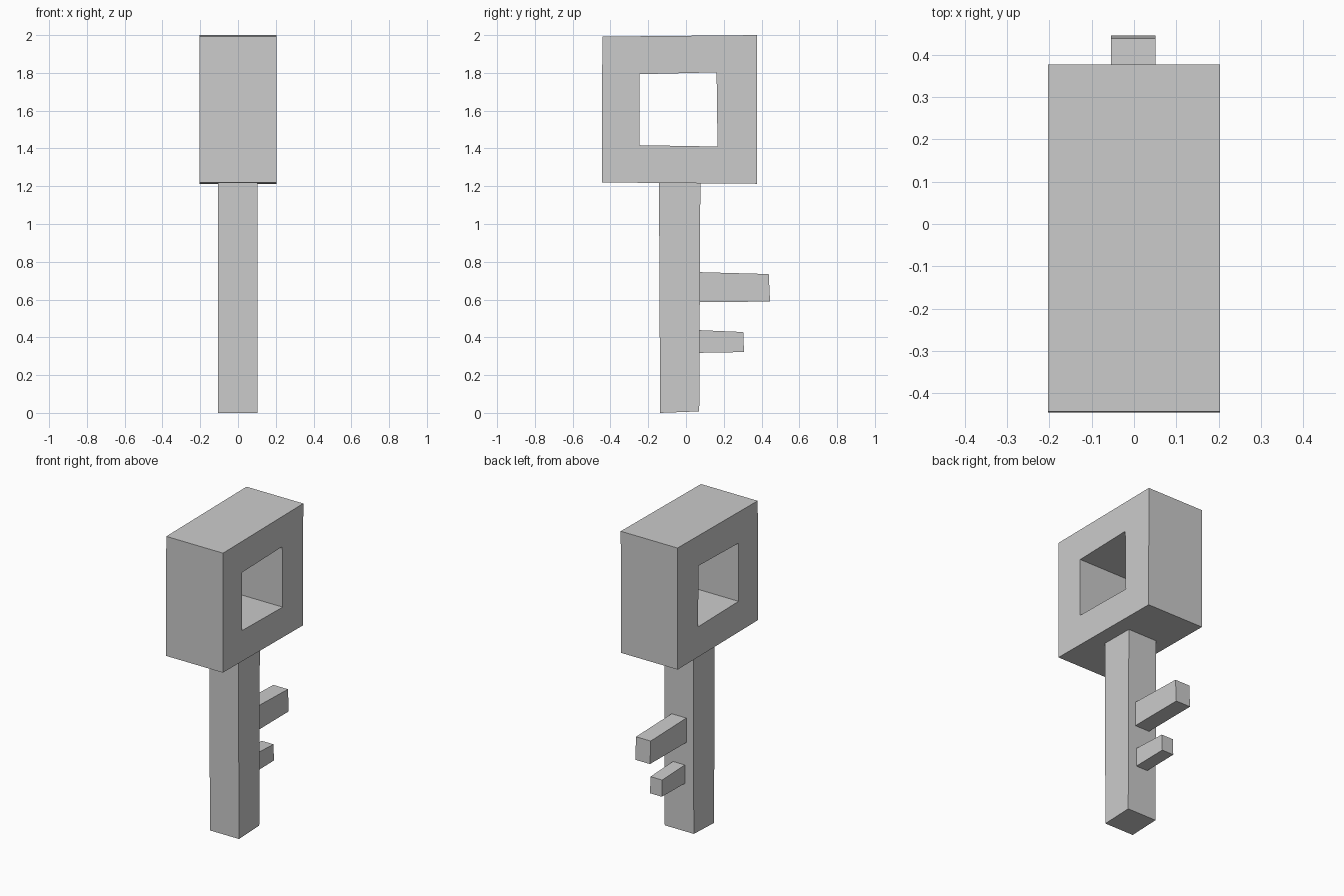
import bpy
import bmesh

if "Cube" in bpy.data.objects:
    bpy.data.objects.remove(bpy.data.objects["Cube"])


def prism(name, outline, x0, x1, hole=None):
    """Extrude a (y, z) outline from x0 to x1, with an optional matching hole."""
    bm = bmesh.new()
    loops = [outline] + ([hole] if hole else [])
    rings = [[[bm.verts.new((x, y, z)) for y, z in loop] for x in (x0, x1)]
             for loop in loops]
    n = len(outline)
    for a, b in rings:
        for i in range(n):
            j = (i + 1) % n
            bm.faces.new((a[i], a[j], b[j], b[i]))
    for side in (0, 1):
        if hole:
            o, h = rings[0][side], rings[1][side]
            for i in range(n):
                j = (i + 1) % n
                bm.faces.new((o[i], o[j], h[j], h[i]))
        else:
            bm.faces.new(rings[0][side])
    bmesh.ops.recalc_face_normals(bm, faces=bm.faces)
    mesh = bpy.data.meshes.new(name)
    bm.to_mesh(mesh)
    bm.free()
    obj = bpy.data.objects.new(name, mesh)
    bpy.context.collection.objects.link(obj)
    return obj


# Square handle with a window through it
prism("bow",
      [(-0.445, 1.22), (0.375, 1.213), (0.377, 2.0), (-0.443, 1.992)],
      -0.203, 0.203,
      hole=[(-0.247, 1.417), (0.167, 1.41), (0.162, 1.803), (-0.247, 1.793)])

# Long square shaft, ending at the underside of the handle
prism("shaft",
      [(-0.137, 0.0), (0.07, 0.008), (0.076, 1.216), (-0.143, 1.218)],
      -0.105, 0.103)

# Two teeth on the back of the shaft
prism("upper_tooth",
      [(0.07, 0.587), (0.445, 0.589), (0.438, 0.735), (0.07, 0.745)],
      -0.054, 0.051)
prism("lower_tooth",
      [(0.07, 0.318), (0.307, 0.322), (0.303, 0.428), (0.07, 0.438)],
      -0.042, 0.042)
